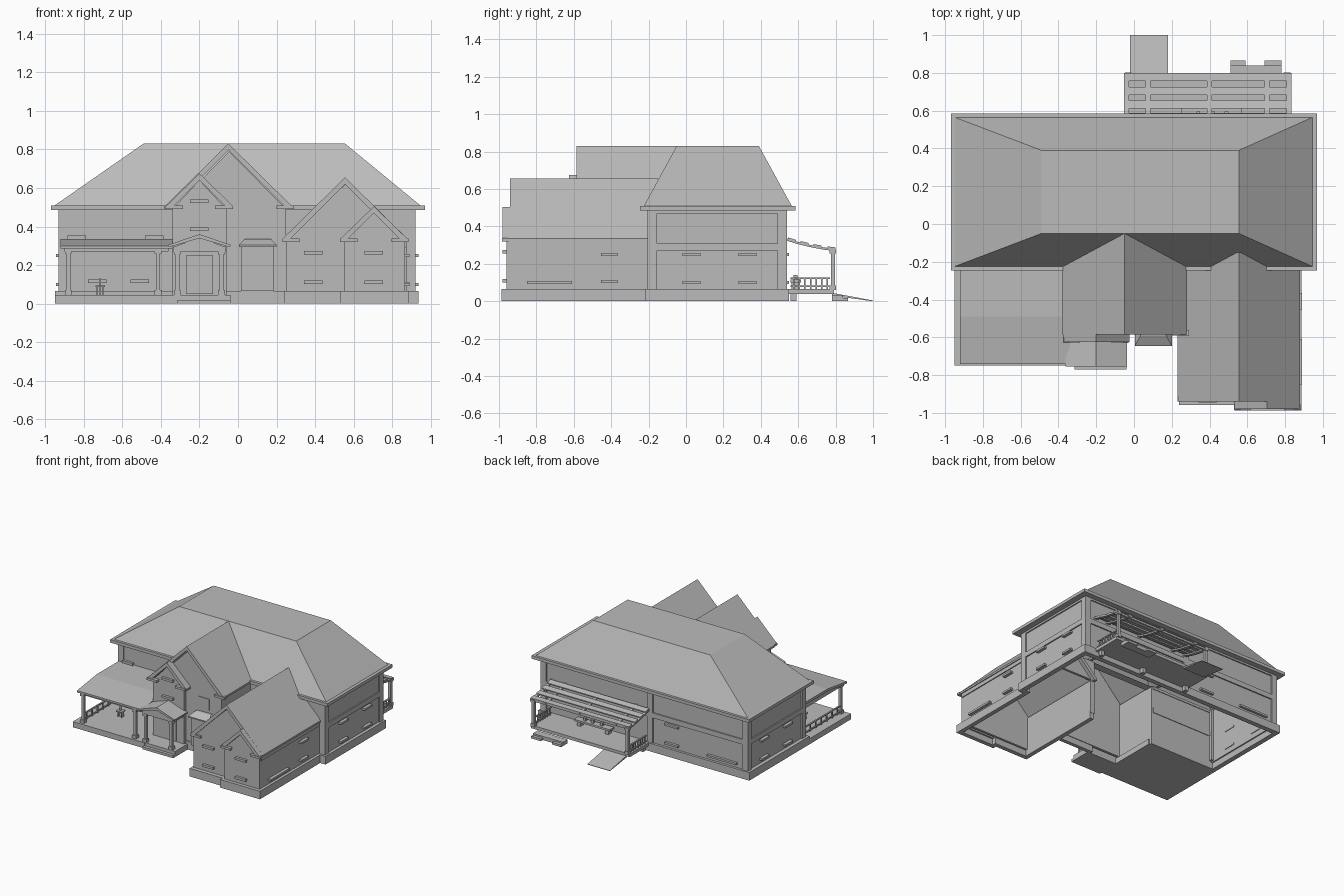
import bpy, bmesh
from mathutils import Vector

cube = bpy.data.objects.get("Cube")
if cube:
    bpy.data.objects.remove(cube)

GREY = (0.5, 0.5, 0.5, 1)
mat = bpy.data.materials.new("plain_grey")
mat.use_nodes = True
mat.diffuse_color = GREY
mat.node_tree.nodes["Principled BSDF"].inputs["Base Color"].default_value = GREY


def finish(name, bm, normals=True):
    if normals:
        bmesh.ops.recalc_face_normals(bm, faces=bm.faces)
    me = bpy.data.meshes.new(name)
    bm.to_mesh(me)
    bm.free()
    me.materials.append(mat)
    ob = bpy.data.objects.new(name, me)
    bpy.context.collection.objects.link(ob)
    return ob


def add_box(bm, x0, x1, y0, y1, z0, z1):
    vs = bmesh.ops.create_cube(bm, size=1)["verts"]
    for v in vs:
        v.co = Vector((x0 + (v.co.x + .5) * (x1 - x0),
                       y0 + (v.co.y + .5) * (y1 - y0),
                       z0 + (v.co.z + .5) * (z1 - z0)))


def boxes(name, items):
    bm = bmesh.new()
    for b in items:
        add_box(bm, *b)
    return finish(name, bm)


def run(name, pts, z0, z1, t=.02):
    """Thin upright walls along an axis-aligned plan path."""
    h = t / 2
    boxes(name, [(min(a[0], b[0]) - h, max(a[0], b[0]) + h,
                  min(a[1], b[1]) - h, max(a[1], b[1]) + h, z0, z1)
                 for a, b in zip(pts, pts[1:])])


def prism(name, profile, axis, a, b):
    """Extrude a closed profile: (x, z) along y, or (y, z) along x."""
    bm = bmesh.new()
    rings = [[bm.verts.new((u, d, w) if axis == "y" else (d, u, w)) for u, w in profile]
             for d in (a, b)]
    n = len(profile)
    for i in range(n):
        j = (i + 1) % n
        bm.faces.new((rings[0][i], rings[0][j], rings[1][j], rings[1][i]))
    bm.faces.new(rings[0])
    bm.faces.new(rings[1])
    return finish(name, bm)


def loft(name, rects):
    """Skin stacked rectangles (x0, x1, y0, y1, z); closed at the top only."""
    bm = bmesh.new()
    rings = [[bm.verts.new(p) for p in ((a, c, z), (b, c, z), (b, d, z), (a, d, z))]
             for a, b, c, d, z in rects]
    for r, s in zip(rings, rings[1:]):
        for i in range(4):
            j = (i + 1) % 4
            bm.faces.new((r[i], r[j], s[j], s[i]))
    bm.faces.new(rings[-1])
    return finish(name, bm)


def gable_roof(name, xc, half, y0, y1, ze, zr, t=.025):
    prism(name, [(xc - half, ze), (xc, zr), (xc + half, ze), (xc + half, ze - t * .6),
                 (xc + half - t, ze - t * .6), (xc, zr - t * 1.4),
                 (xc - half + t, ze - t * .6), (xc - half, ze - t * .6)], "y", y0, y1)


def gable_wall(name, x0, x1, y, z0, ze, zr):
    prism(name, [(x0, z0), (x1, z0), (x1, ze), ((x0 + x1) / 2, zr), (x0, ze)],
          "y", y, y + .02)


# Main block: walls, foundation, corner posts, bands and hipped roof
run("main_walls", [(.90, -.19), (.90, .52), (-.91, .52), (-.91, -.19), (-.34, -.19)], .05, .49)
run("upper_front_wall", [(.25, -.19), (.90, -.19)], .33, .49)
run("main_foundation", [(.88, -.2), (.915, -.2), (.915, .53), (-.93, .53), (-.93, -.2),
                        (-.34, -.2)], 0, .065, .04)
for label, z0, z1 in (("floor", .27, .31), ("eave", .47, .49)):
    run(label + "_band", [(.905, -.19), (.905, .525), (-.915, .525), (-.915, -.19),
                          (-.35, -.19)], z0, z1, .03)
boxes("corner_posts", [(x, x + .05, y, y + .05, .06, .49)
                       for x in (-.93, .87) for y in (-.205, .49)]
      + [(-.08, -.03, .5, .54, .06, .49)])
loft("main_roof", [(-.9, .9, -.18, .52, .485), (-.97, .97, -.245, .585, .485),
                   (-.97, .97, -.245, .585, .51), (-.95, .945, -.225, .565, .51),
                   (-.49, .555, -.05, .39, .83)])

# Entry block: large gable with a smaller one in front
gable_roof("entry_roof", -.05, .33, -.585, -.05, .505, .83)
gable_roof("entry_front_roof", -.2, .175, -.625, -.56, .505, .675)
gable_wall("entry_wall", -.34, .25, -.57, .05, .49, .79)
gable_wall("entry_front_wall", -.34, -.06, -.6, .04, .49, .64)
run("entry_left_wall", [(-.33, -.59), (-.33, -.19)], .04, .49)
run("entry_right_wall", [(.24, -.56), (.24, -.19)], .05, .49)
run("entry_foundation", [(-.05, -.57), (.245, -.57)], 0, .065, .03)

# Garage wing: large gable with a smaller one in front
gable_roof("wing_roof", .555, .325, -.94, -.15, .335, .655)
gable_roof("wing_front_roof", .705, .175, -.98, -.9, .335, .505)
gable_wall("wing_wall", .25, .865, -.925, .05, .32, .62)
gable_wall("wing_front_wall", .55, .865, -.96, .05, .32, .475)
run("wing_sides", [(.26, -.19), (.26, -.915)], .05, .32)
run("wing_outer_side", [(.855, -.95), (.855, -.19)], .05, .32)
run("wing_foundation", [(.255, -.2), (.255, -.94), (.55, -.94), (.55, -.97), (.87, -.97),
                        (.87, -.2)], 0, .065, .035)
run("wing_side_frame", [(.863, -.94), (.863, -.2)], .29, .32, .02)

# Cornice returns at the gable feet
boxes("cornice_returns", [(x, x + .09, y, y + .03, z, z + .018) for x, y, z in
                          ((.23, -.94, .32), (.53, -.985, .32), (.795, -.985, .32),
                           (-.375, -.63, .49), (-.12, -.63, .49), (.2, -.59, .49))])

# Bay window with a flared canopy, and the window above it
boxes("bay_window", [(.015, .185, -.62, -.56, .065, .3)])
loft("bay_canopy", [(.005, .2, -.645, -.56, .295), (.005, .2, -.645, -.56, .305),
                    (.035, .17, -.59, -.56, .335)])
boxes("upper_window", [(.045, .145, -.575, -.565, .36, .45)])


def column(bm, x, y, z0, z1, r=.011):
    add_box(bm, x - r, x + r, y - r, y + r, z0, z1)
    for a, b in ((z0, z0 + .025), (z1 - .02, z1)):
        add_box(bm, x - r * 1.6, x + r * 1.6, y - r * 1.6, y + r * 1.6, a, b)


def columns(name, spots, z0, z1):
    bm = bmesh.new()
    for x, y in spots:
        column(bm, x, y, z0, z1)
    finish(name, bm)


def railing(name, x, y0, y1, z0):
    n = 7
    step = (y1 - y0) / n
    boxes(name, [(x - .006, x + .006, y0, y1, z0 + h, z0 + h + .008) for h in (.01, .055)]
          + [(x - .004, x + .004, y0 + step * (i + .4), y0 + step * (i + .4) + .008,
              z0, z0 + .06) for i in range(n)])


# Front porch with its bent roof, columns, railing and a small table
boxes("porch_floor", [(-.95, -.31, -.75, -.2, 0, .045)])
prism("porch_roof", [(-.74, .285), (-.74, .3), (-.49, .335), (-.19, .335), (-.19, .315),
                     (-.49, .315)], "x", -.92, -.34)
boxes("porch_beam", [(-.9, -.36, -.725, -.705, .27, .3), (-.9, -.88, -.72, -.2, .27, .3)])
columns("porch_columns", [(-.88, -.715), (-.415, -.715)], .045, .28)
railing("porch_railing", -.885, -.7, -.21, .05)
boxes("porch_table", [(-.74, -.69, -.5, -.45, .085, .095), (-.72, -.71, -.48, -.47, .045, .13)]
      + [(x, x + .008, -.49, -.46, .045, .09) for x in (-.735, -.703)])

# Entry portico with steps and door
gable_roof("portico_roof", -.2, .162, -.755, -.59, .305, .36, .015)
gable_wall("portico_pediment", -.33, -.07, -.74, .27, .295, .345)
boxes("portico_beams", [(x, x + .03, -.74, -.59, .265, .3) for x in (-.335, -.095)])
columns("portico_columns", [(-.315, -.725), (-.085, -.725)], .045, .275)
boxes("entry_steps", [(-.35, -.04, -.745, -.58, 0, .045), (-.315, -.04, -.77, -.7, 0, .02)])
boxes("front_door", [(-.27, -.13, -.608, -.59, .05, .25)])

# Window heads and sills on every side
heads = []
for x, y, z in ((-.2, -.6, .53), (-.2, -.6, .385), (-.835, -.2, .345), (-.435, -.2, .345),
                (-.73, -.2, .115), (-.51, -.2, .115), (.39, -.925, .265), (.39, -.925, .11),
                (.705, -.96, .265), (.705, -.96, .11)):
    heads.append((x - .048, x + .048, y - .02, y + .01, z - .009, z + .009))
for y, z in ((.03, .25), (.33, .25), (.03, .1), (.33, .1)):
    for x in (-.92, .91):
        heads.append((x - .025, x + .025, y - .048, y + .048, z - .008, z + .008))
for w, y, z in ((.045, -.41, .25), (.045, -.41, .105), (.12, -.73, .1)):
    heads.append((.85, .89, y - w, y + w, z - .008, z + .008))
for x, w, z in ((-.25, .06, .25), (-.25, .06, .1), (-.7, .13, .1)):
    heads.append((x - w, x + w, .52, .55, z - .008, z + .008))
boxes("window_heads_and_sills", heads)

# Back deck with ramp, steps, bench and railings
boxes("deck", [(-.05, .83, .53, .79, .04, .065)]
      + [(x, x + .03, .56, .59, 0, .04) for x in (-.03, .38, .78)])
prism("ramp", [(.78, .045), (1.0, .004), (1.0, 0), (.78, .03)], "x", -.02, .18)
boxes("deck_steps", [(.51, .78, .78, .84, 0, .03), (.51, .59, .78, .865, 0, .018),
                     (.69, .78, .78, .865, 0, .018)])
boxes("bench", [(.25, .57, .56, .615, .1, .115)]
      + [(x, x + .03, .565, .605, .065, .1) for x in (.27, .52)]
      + [(x, x + .02, .575, .595, .115, .14) for x in (.33, .41, .48)])
for x in (-.035, .815):
    railing("deck_railing", x, .56, .77, .065)

# Pergola: sagging rafters carrying wide slats
columns("pergola_posts", [(-.03, .785), (.81, .785)], .06, .275)


def sag(y):
    t = (y - .54) / .26
    return .335 - .085 * t + .03 * t * t


ys = [.53, .6, .67, .74, .8]
rafter = [(y, sag(y)) for y in ys] + [(y, sag(y) - .012) for y in reversed(ys)]
for x in (-.04, .075, .4, .705, .82):
    prism("pergola_rafter", rafter, "x", x - .013, x + .013)
for y in (.545, .612, .682, .757):
    e = y + .042
    prism("pergola_slat", [(y, sag(y) + .008), (e, sag(e) + .008), (e, sag(e)), (y, sag(y))],
          "x", -.05, .83)
boxes("pergola_beam", [(-.045, .825, .777, .793, .262, .278)])
